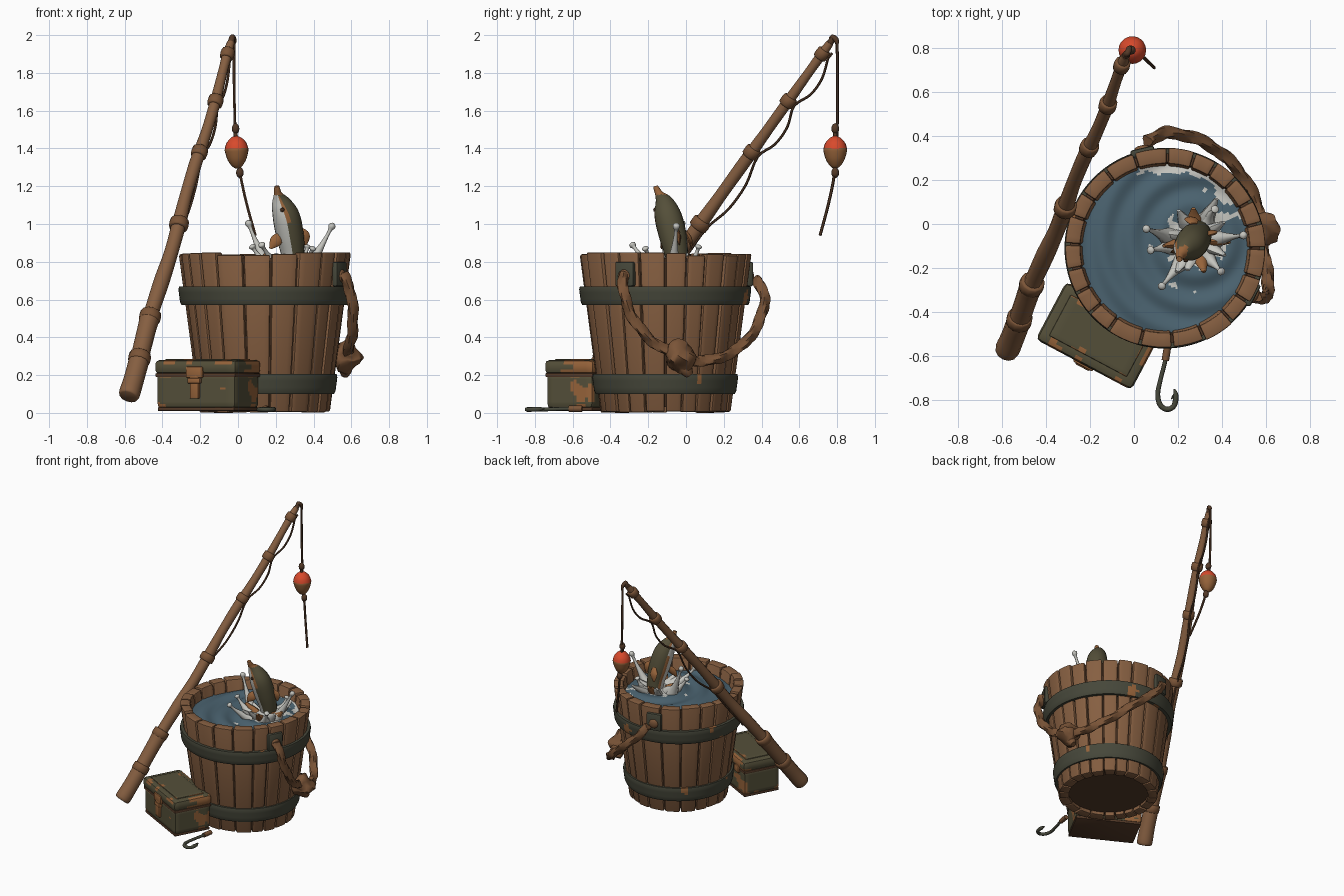
import bpy, bmesh, math, random
from mathutils import Vector, Matrix, noise

if "Cube" in bpy.data.objects:
    bpy.data.objects.remove(bpy.data.objects["Cube"])
random.seed(4)
TAU = 2 * math.pi

def mat(name, r, g, b):
    m = bpy.data.materials.new(name)
    m.diffuse_color = [((c / 255 + .055) / 1.055) ** 2.4 for c in (r, g, b)] + [1]
    m.use_nodes = True
    m.node_tree.nodes["Principled BSDF"].inputs["Base Color"].default_value = m.diffuse_color
    return m

WOOD = mat("wood", 134, 95, 65)
DARK = mat("dark_wood", 84, 58, 40)
ROPE = mat("rope", 122, 84, 55)
IRON = mat("iron", 70, 71, 58)
OLIVE = mat("olive_paint", 84, 79, 57)
RUST = mat("rust", 150, 99, 58)
WATER = mat("water", 74, 98, 111)
FOAM = mat("foam", 196, 196, 190)
RED = mat("float_red", 216, 74, 44)

def finish(bm, name, mats, rule=None, angle=38, recalc=True):
    if recalc:
        bmesh.ops.recalc_face_normals(bm, faces=bm.faces)
    bm.normal_update()
    if rule:
        for f in bm.faces:
            f.material_index = rule(f)
    me = bpy.data.meshes.new(name)
    bm.to_mesh(me)
    bm.free()
    for m in (mats if isinstance(mats, list) else [mats]):
        me.materials.append(m)
    me.shade_smooth()
    me.set_sharp_from_angle(angle=math.radians(angle))
    ob = bpy.data.objects.new(name, me)
    bpy.context.collection.objects.link(ob)
    return ob

def spline(pts, n):
    """Catmull-Rom through points of any dimension."""
    out = []
    for i in range(len(pts) - 1):
        p = [pts[max(0, min(len(pts) - 1, i + k))] for k in (-1, 0, 1, 2)]
        for j in range(n):
            t = j / n
            out.append([.5 * (2 * b + (c - a) * t + (2 * a - 5 * b + 4 * c - d) * t * t
                              + (3 * b - a - 3 * c + d) * t ** 3) for a, b, c, d in zip(*p)])
    return out + [list(pts[-1])]

def sweep(name, pts, radii, mats, sides=8, n=4, lobes=0, twist=0, rule=None, flat=1, side=(0, 1, 0)):
    """Tube along a path; lobes + twist give a laid rope."""
    if not isinstance(radii, (list, tuple)):
        radii = [radii] * len(pts)
    path = spline([tuple(p) + (r,) for p, r in zip(pts, radii)], n)
    P = [Vector(p[:3]) for p in path]
    bm, rings, u = bmesh.new(), [], Vector(side)
    for i, c in enumerate(P):
        d = (P[min(i + 1, len(P) - 1)] - P[max(i - 1, 0)]).normalized()
        u = (u - d * u.dot(d)).normalized()
        v = d.cross(u)
        ring = []
        for k in range(sides):
            a = TAU * k / sides
            r = max(path[i][3], .001) * (1 + (.22 * math.cos(lobes * a + twist * i) if lobes else 0))
            ring.append(bm.verts.new(c + u * r * math.cos(a) * flat + v * r * math.sin(a)))
        rings.append(ring)
    for a, b in zip(rings, rings[1:]):
        for k in range(sides):
            bm.faces.new((a[k], a[(k + 1) % sides], b[(k + 1) % sides], b[k]))
    bm.faces.new(rings[0])
    bm.faces.new(rings[-1])
    return finish(bm, name, mats, rule, 50)

def lathe(name, prof, cx, cy, mats, segs=64, closed=True, rule=None, bump=None):
    bm = bmesh.new()
    rings = [[bm.verts.new((cx + r * math.cos(TAU * k / segs), cy + r * math.sin(TAU * k / segs), z))
              for k in range(segs)] for r, z in prof]
    for a, b in (list(zip(rings, rings[1:] + rings[:1])) if closed else list(zip(rings, rings[1:]))):
        for k in range(segs):
            bm.faces.new((a[k], a[(k + 1) % segs], b[(k + 1) % segs], b[k]))
    bmesh.ops.remove_doubles(bm, verts=bm.verts, dist=1e-5)
    if bump:
        for v in bm.verts:
            v.co.z += bump(v.co)
    return finish(bm, name, mats, rule, recalc=closed or not bump)

def block(name, size, loc, rot, mats, bevel=.015, cuts=0, rule=None):
    bm = bmesh.new()
    bmesh.ops.create_cube(bm, size=1, matrix=Matrix.Diagonal((*size, 1)))
    bmesh.ops.bevel(bm, geom=bm.edges[:], offset=bevel, segments=2, affect='EDGES', profile=.5)
    if cuts:
        bmesh.ops.subdivide_edges(bm, edges=[e for e in bm.edges if e.calc_length() > .05],
                                  cuts=cuts, use_grid_fill=True)
    ob = finish(bm, name, mats, rule)
    ob.location, ob.rotation_euler = loc, (0, 0, rot)
    return ob

# ---- bucket ----
BX, BY, H = .14, -.11, .845
R = lambda z: .343 + .112 * z / H
N = 22
widths = [random.uniform(.8, 1.25) for _ in range(N)]
a = 0
for i, w in enumerate(widths):
    span = TAU * w / sum(widths)
    top, dr, bm, rows = H + random.uniform(-.014, .006), random.uniform(-.004, .004), bmesh.new(), []
    for z in (random.uniform(0, .008), top / 2, top):
        ang = [a + .011 + (span - .022) * k / 4 for k in range(5)]
        loop = [(R(z) + dr, t) for t in ang] + [(R(z) - .07, t) for t in reversed(ang)]
        rows.append([bm.verts.new((BX + r * math.cos(t), BY + r * math.sin(t), z)) for r, t in loop])
    for lo, hi in zip(rows, rows[1:]):
        for k in range(10):
            bm.faces.new((lo[k], lo[(k + 1) % 10], hi[(k + 1) % 10], hi[k]))
    for row in (rows[0], rows[-1]):
        for k in range(4):
            bm.faces.new((row[k], row[k + 1], row[8 - k], row[9 - k]))
    bmesh.ops.recalc_face_normals(bm, faces=bm.faces)
    bmesh.ops.bevel(bm, geom=[e for e in bm.edges if e.calc_face_angle(0) > .8], offset=.008,
                    segments=2, affect='EDGES', profile=.5)
    finish(bm, f"bucket_stave_{i}", WOOD)
    a += span
lathe("stave_gap_liner", [(R(.03) - .02, .03), (R(.82) - .02, .82), (R(.82) - .06, .82), (R(.03) - .06, .03)],
      BX, BY, DARK)
lathe("bucket_bottom", [(0, .03), (.3, .03), (.3, .07), (0, .07)], BX, BY, DARK, closed=False)

def worn(f):
    c = f.calc_center_median()
    return 1 if noise.noise(c * 9) > .5 else 0
for nm, z0, z1, t in (("upper_hoop", .57, .67, .026), ("lower_hoop", .1, .205, .018)):
    zs = [z0 + (z1 - z0) * k / 6 for k in range(7)]
    prof = [(R(z) + t - (.006 if k in (0, 6) else 0), z) for k, z in enumerate(zs)]
    lathe(nm, prof + [(R(z1) - .02, z1), (R(z0) - .02, z0)], BX, BY, [IRON, RUST], 96, True, worn)

# ---- water with ripples and foam ----
FX, FY = .28, -.07
def ripple(c):
    d = math.hypot(c.x - FX, c.y - FY)
    return .008 * math.sin(d * 48) + .03 * math.exp(-(d / .12) ** 2)
def foamy(f):
    c = f.calc_center_median()
    d, e = math.hypot(c.x - FX, c.y - FY), math.hypot(c.x - BX, c.y - BY)
    n = noise.noise(Vector((c.x, c.y, 0)) * 14)
    back = c.y > BY + .2 and c.x > .02 and e > .35 + .04 * n
    return 1 if back or d < .13 + .09 * n or (d < .24 and n > .46) else 0
lathe("water", [(.385 * k / 36, .765) for k in range(37)], BX, BY, [WATER, FOAM], 120, False, foamy, ripple)

# ---- splash crown and droplets ----
for i in range(11):
    t = TAU * i / 11 + random.uniform(-.2, .2)
    u = Vector((math.cos(t), math.sin(t), 0))
    c, s = Vector((FX, FY, 0)), random.uniform(.8, 1.2)
    pts = [c + u * r * s + Vector((0, 0, z)) for r, z in ((.07, .75), (.11, .79), (.145, .815), (.175, .84))]
    sweep(f"splash_{i}", pts, [.05, .036, .022, .01], [FOAM, RUST][i % 3 == 0], 8, 3, flat=.7)
for i, (p, q) in enumerate((((.16, -.06, .77), (.05, -.02, 1.02)), ((.37, -.07, .77), (.505, -.05, 1.005)),
                            ((.22, -.17, .77), (.12, -.29, .9)), ((.33, .02, .77), (.37, .07, .89)),
                            ((.33, -.15, .77), (.40, -.22, .88)), ((.17, -.1, .77), (.07, -.12, .89)))):
    p, q = Vector(p), Vector(q)
    pts = [p.lerp(q, t) - Vector((0, 0, .05 * t * (1 - t))) for t in (0, .3, .65, .85, .92, .97, 1)]
    sweep(f"splash_jet_{i}", pts, [.045, .026, .012, .01, .018, .017, .004], FOAM, 8, 3)

# ---- leaping fish ----
belly = Vector((-.85, -.5, 0)).normalized()
def fish_rule(f):
    d = f.normal.dot(belly)
    return 2 if f.calc_center_median().z > 1.155 else 1 if d > .55 else 2 if d > .36 else 0
sweep("fish_body", [(.29, -.03, .72), (.29, -.05, .84), (.275, -.07, .94), (.255, -.095, 1.04), (.228, -.115, 1.11),
                    (.212, -.14, 1.155), (.207, -.155, 1.185), (.205, -.16, 1.2)],
      [.05, .062, .073, .072, .052, .024, .016, .013], [OLIVE, FOAM, RUST], 20, 5, rule=fish_rule)
for nm, pts in (("left_fin", [(.235, -.1, .95), (.2, -.12, .91), (.17, -.13, .87)]),
                ("back_fin", [(.325, -.05, .97), (.35, -.04, .935), (.36, -.035, .89)]),
                ("far_fin", [(.27, .0, .96), (.26, .02, .92), (.25, .03, .87)])):
    sweep(nm, pts, [.016, .032, .006], RUST, 8, 4, flat=.4)
lathe("fish_eye", [(0, 1.062), (.009, 1.067), (.012, 1.075), (.009, 1.083), (0, 1.088)], .235, -.162, DARK, 12, False)

# ---- rope handle with knot and lugs ----
sweep("rope_handle", [(.555, -.33, .74), (.595, -.33, .64), (.61, -.28, .5), (.6, -.19, .39), (.58, -.09, .325),
                      (.575, -.02, .3), (.56, .08, .275), (.505, .2, .3), (.41, .31, .37), (.29, .385, .48),
                      (.15, .415, .6), (.06, .375, .71)], .027, ROPE, 12, 10, lobes=3, twist=.5)
sweep("rope_knot", [(.585, -.1, .335), (.58, -.07, .325), (.575, -.03, .295), (.572, .02, .27), (.57, .04, .26)],
      [.03, .064, .075, .062, .03], ROPE, 12, 5, lobes=3, twist=.3)
sweep("knot_tail", [(.575, -.03, .3), (.57, .0, .23), (.565, .02, .2)], [.04, .035, .022], ROPE, 8, 4)
for nm, deg in (("front_lug", -28), ("back_lug", 103)):
    t = math.radians(deg)
    rr = R(.74) + .008
    block(nm, (.035, .11, .13), (BX + rr * math.cos(t), BY + rr * math.sin(t), .735), t, IRON, .01)
    sweep(nm + "_rope_end", [(BX + (rr + d) * math.cos(t), BY + (rr + d) * math.sin(t), .725) for d in (0, .02, .03)],
          [.034, .034, .015], ROPE, 10, 3)

# ---- fishing rod ----
def rod(z):
    t = (z - .1) / 1.8
    return Vector((-.58 + .53 * t + .006 * math.sin(9 * z), -.57 + 1.29 * t, z))
zs = [.085, .1, .18, .28, .3, .45, .5, .52, .7, .85, 1, 1.15, 1.3, 1.38, 1.5, 1.65, 1.8, 1.9, 1.96]
rs = [.046, .056, .054, .054, .049, .05, .053, .04, .042, .037, .038, .033, .034, .033, .029, .029, .025, .026, .02]
sweep("rod_pole", [rod(z) for z in zs], rs, WOOD, 12, 3)
for i, (z, r) in enumerate(((.29, .058), (.51, .056), (1, .05), (1.38, .042), (1.65, .04), (1.9, .036))):
    sweep(f"rod_ring_{i}", [rod(z + d) for d in (-.022, -.018, .018, .022)], [r - .012, r, r, r - .012], ROPE, 12, 2)
sweep("rod_tip", [rod(1.93), rod(1.97), (-.03, .775, 1.99), (-.022, .795, 1.975), (-.02, .8, 1.955)],
      [.02, .017, .015, .014, .01], DARK, 8, 4)

# ---- line, float and hook ----
nodes = [1.93, 1.9, 1.65, 1.38, 1.0, .52]
line = []
for z0, z1 in zip(nodes, nodes[1:]):
    for t in (0, .33, .67):
        z = z0 + (z1 - z0) * t
        line.append(rod(z) + Vector((.3, .75, -.6)) * (.034 + (.045 if t and z0 < 1.92 and z0 > 1.1 else .008)))
sweep("sagging_line", line, .007, DARK, 6, 4)
sweep("hanging_line", [(-.02, .8, 1.97), (-.021, .802, 1.75), (-.015, .8, 1.5), (-.01, .79, 1.38), (.012, .785, 1.26),
                       (.045, .755, 1.11), (.092, .71, .94)], .008, DARK, 6, 5)
sweep("float_body", [(-.005, .79, 1.295), (-.005, .79, 1.31), (-.006, .79, 1.34), (-.007, .79, 1.38), (-.008, .79, 1.4),
                     (-.009, .79, 1.43), (-.01, .79, 1.455), (-.01, .79, 1.465)],
      [.012, .03, .049, .061, .062, .052, .03, .01], [RED, RUST], 20, 4,
      rule=lambda f: 0 if f.calc_center_median().z > 1.4 else 1)
for nm, x, z in (("upper_bead", -.013, 1.505), ("lower_bead", .01, 1.272)):
    sweep(nm, [(x, .79, z + d) for d in (-.028, -.017, 0, .017, .028)], [.005, .017, .021, .016, .005], DARK, 10, 3)
sweep("float_stem", [(-.012, .79, 1.455), (-.013, .79, 1.5)], .011, DARK, 8, 2)
sweep("hook", [(.15, -.57, .022), (.14, -.63, .022), (.122, -.7, .02), (.108, -.77, .018), (.118, -.82, .018),
               (.15, -.842, .018), (.182, -.825, .018), (.19, -.78, .02), (.183, -.75, .022)],
      [.01, .01, .01, .011, .012, .012, .012, .012, .004], IRON, 8, 5)
sweep("hook_barb", [(.19, -.775, .02), (.178, -.785, .02), (.17, -.795, .02)], [.01, .007, .002], IRON, 6, 3)
sweep("hook_binding", [(.153, -.55, .022), (.148, -.585, .022), (.142, -.62, .022)], .017, ROPE, 8, 4)

# ---- tackle box ----
ROT, C = math.radians(-28), Vector((-.16, -.508, 0))
M = Matrix.Rotation(ROT, 3, 'Z')
at = lambda x, y, z: C + M @ Vector((x, y, z))
def chipped(f):
    c = f.calc_center_median()
    edge = max(abs(f.normal.x), abs(f.normal.y), abs(f.normal.z)) < .95
    return 1 if noise.noise(c * 11 + Vector((3, 1, 7))) > (.12 if edge else .42) else 0
block("box_body", (.475, .28, .19), at(0, 0, .118), ROT, [OLIVE, RUST], .025, 12, chipped)
block("box_seam", (.478, .283, .02), at(0, 0, .2), ROT, DARK, .004)
block("box_lid", (.492, .297, .075), at(0, 0, .243), ROT, [OLIVE, RUST], .024, 12, chipped)
block("box_lid_panel", (.4, .21, .012), at(0, 0, .28), ROT, [OLIVE, RUST], .005, 10, chipped)
block("box_foot", (.46, .27, .02), at(0, 0, .02), ROT, DARK, .005)
block("latch_plate", (.1, .02, .06), at(0, -.148, .215), ROT, RUST, .007)
block("latch_tongue", (.055, .024, .13), at(0, -.146, .14), ROT, RUST, .008)
block("latch_catch", (.075, .03, .03), at(0, -.148, .17), ROT, RUST, .007)
for s in (-1, 1):
    block(f"box_hinge_{s}", (.06, .02, .05), at(s * .14, .147, .2), ROT, RUST, .006)
